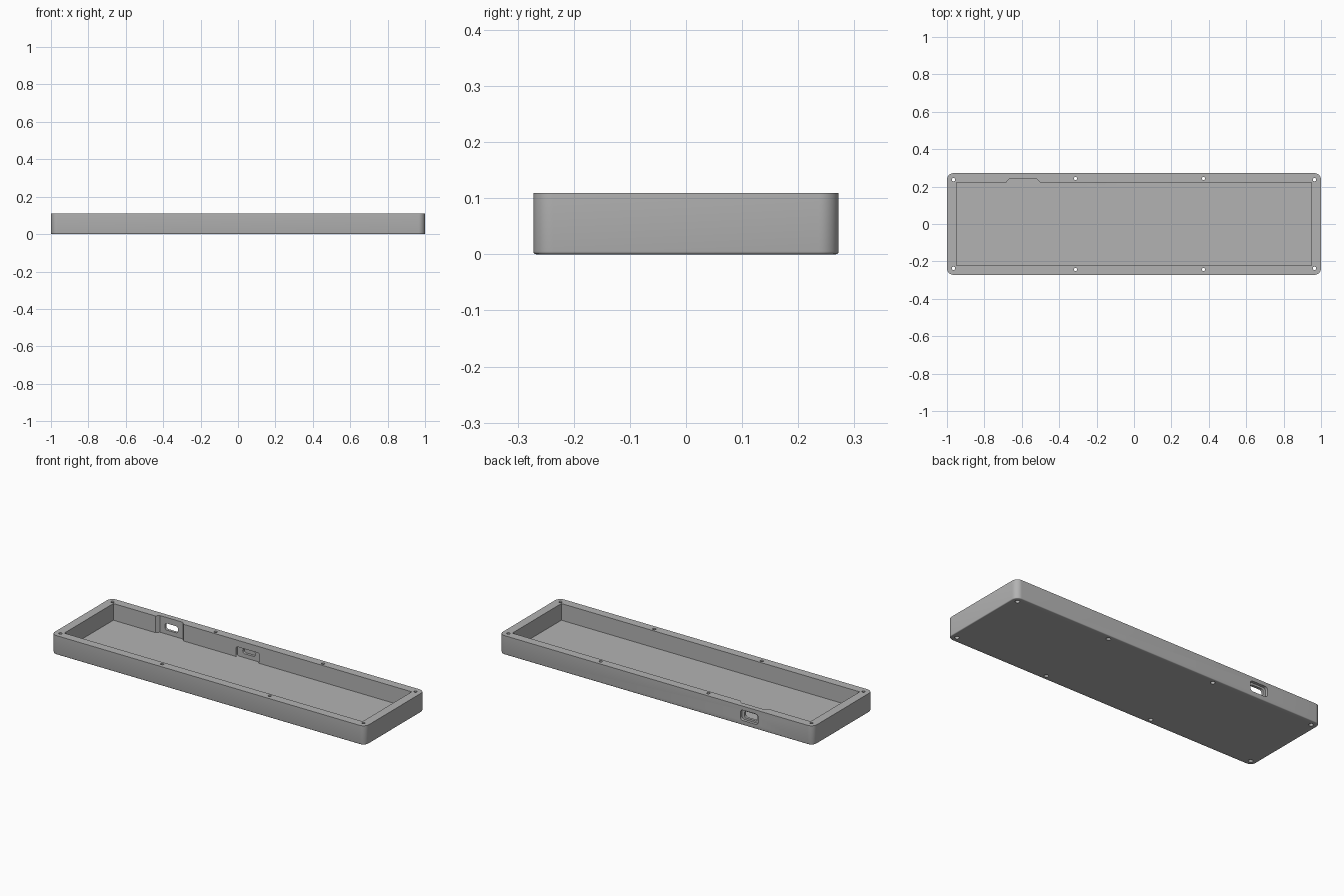
import bpy, bmesh, math
from mathutils import Matrix

if "Cube" in bpy.data.objects:
    bpy.data.objects.remove(bpy.data.objects["Cube"], do_unlink=True)

HALF_X, HALF_Y, HEIGHT = 1.0, 0.272, 0.109
CAVITY_X, CAVITY_Y, FLOOR = 0.95, 0.223, 0.013
PORT_X, POCKET_X = -0.593, -0.095

grey = bpy.data.materials.new("case grey")
grey.use_nodes = True
grey.diffuse_color = (0.45, 0.45, 0.45, 1)
bsdf = grey.node_tree.nodes["Principled BSDF"]
bsdf.inputs["Base Color"].default_value = (0.45, 0.45, 0.45, 1)
bsdf.inputs["Roughness"].default_value = 0.6


def rounded_rect(hx, hy, r, steps=8):
    """Outline of a rectangle with rounded corners."""
    if r == 0:
        return [(hx, hy), (-hx, hy), (-hx, -hy), (hx, -hy)]
    pts = []
    for i, (sx, sy) in enumerate([(1, 1), (-1, 1), (-1, -1), (1, -1)]):
        for k in range(steps + 1):
            a = math.pi / 2 * (i + k / steps)
            pts.append((sx * (hx - r) + r * math.cos(a), sy * (hy - r) + r * math.sin(a)))
    return pts


def prism(name, outline, low, high, matrix=Matrix(), bottom_bevel=0):
    """Extrude an outline along z, then place it with a matrix."""
    bm = bmesh.new()
    face = bm.faces.new([bm.verts.new((x, y, low)) for x, y in outline])
    top = bmesh.ops.extrude_face_region(bm, geom=[face])["geom"]
    bmesh.ops.translate(bm, vec=(0, 0, high - low),
                        verts=[g for g in top if isinstance(g, bmesh.types.BMVert)])
    if bottom_bevel:
        edges = [e for e in bm.edges if all(abs(v.co.z - low) < 1e-5 for v in e.verts)]
        bmesh.ops.bevel(bm, geom=edges, offset=bottom_bevel, segments=3,
                        profile=0.5, affect='EDGES')
    bm.transform(matrix)
    bmesh.ops.recalc_face_normals(bm, faces=bm.faces)
    mesh = bpy.data.meshes.new(name)
    bm.to_mesh(mesh)
    bm.free()
    mesh.materials.append(grey)
    obj = bpy.data.objects.new(name, mesh)
    bpy.context.collection.objects.link(obj)
    return obj


def wall_cut(name, x, z, hx, hz, r, y0, y1):
    """Rounded cutter running along y through the back wall."""
    turn = Matrix.Translation((x, 0, z)) @ Matrix.Rotation(math.pi / 2, 4, 'X')
    return prism(name, rounded_rect(hx, hz, r), -y1, -y0, turn)


# Solid body with rounded corners and a softened bottom edge
case = prism("tray_case", rounded_rect(HALF_X, HALF_Y, 0.035, 10), 0, HEIGHT, bottom_bevel=0.005)

# Main cavity
cutters = [prism("cavity", rounded_rect(CAVITY_X, CAVITY_Y, 0), FLOOR, 0.2)]

# Port notch with slanted ends, open at the top
inner, deep = CAVITY_Y - 0.02, 0.241
notch = [(-0.09, inner), (0.09, inner), (0.09, CAVITY_Y), (0.073, deep),
         (-0.073, deep), (-0.09, CAVITY_Y)]
cutters.append(prism("port_notch", notch, FLOOR, 0.2, Matrix.Translation((PORT_X, 0, 0))))

# Port slot through the wall and the wider recess outside it
cutters.append(wall_cut("port_slot", PORT_X, 0.056, 0.041, 0.019, 0.012, 0.2, 0.3))
cutters.append(wall_cut("port_recess", PORT_X, 0.056, 0.057, 0.03, 0.018, 0.256, 0.3))

# Blind pocket inside the back wall, with a deeper slot
cutters.append(wall_cut("inner_pocket", POCKET_X, 0.042, 0.075, 0.029, 0.012, 0.21, 0.236))
cutters.append(wall_cut("inner_slot", POCKET_X, 0.05, 0.04, 0.014, 0.0135, 0.21, 0.25))

# Screw holes with wider seats underneath
for sy in (-1, 1):
    for x, y in [(-0.965, 0.237), (-0.313, 0.243), (0.372, 0.243), (0.965, 0.237)]:
        place = Matrix.Translation((x, sy * y, 0))
        cutters.append(prism("screw_hole", rounded_rect(0.009, 0.009, 0.0089, 5), -0.1, 0.2, place))
        cutters.append(prism("screw_seat", rounded_rect(0.012, 0.012, 0.0119, 5), -0.1, 0.02, place))

# Cut everything from the body, then drop the cutters
bpy.context.view_layer.objects.active = case
for cutter in cutters:
    cutter.hide_render = True
    mod = case.modifiers.new(cutter.name, 'BOOLEAN')
    mod.operation, mod.solver, mod.object = 'DIFFERENCE', 'EXACT', cutter
    bpy.ops.object.modifier_apply(modifier=mod.name)
    bpy.data.objects.remove(cutter, do_unlink=True)

bpy.ops.object.select_all(action='DESELECT')
case.select_set(True)
bpy.ops.object.shade_smooth_by_angle(angle=math.radians(35))
